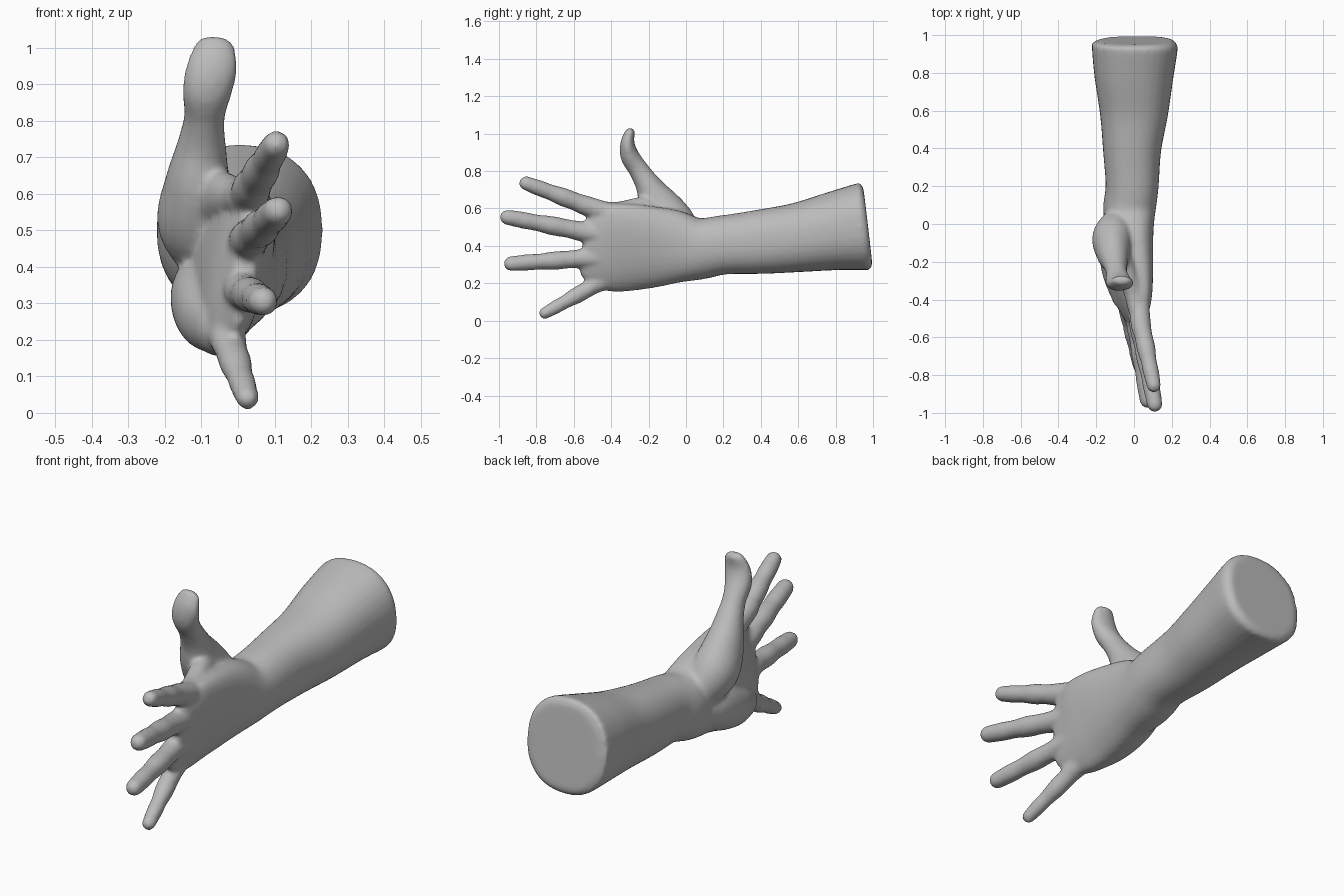
import bpy, bmesh, math
from mathutils import Vector

if "Cube" in bpy.data.objects:
    bpy.data.objects.remove(bpy.data.objects["Cube"])

skin = bpy.data.materials.new("grey clay")
skin.diffuse_color = (0.5, 0.5, 0.5, 1)
skin.use_nodes = True
skin.node_tree.nodes["Principled BSDF"].inputs["Base Color"].default_value = skin.diffuse_color
bm = bmesh.new()


def spline(keys, steps=5):
    """Catmull-Rom interpolation through tuples of numbers."""
    out = []
    last = len(keys) - 1
    for i in range(last):
        quad = [keys[max(0, min(last, j))] for j in range(i - 1, i + 3)]
        for s in range(steps):
            t = s / steps
            out.append([b + (c - a) * t / 2 + (2 * a - 5 * b + 4 * c - d) * t * t / 2
                        + (3 * b - a - 3 * c + d) * t ** 3 / 2 for a, b, c, d in zip(*quad)])
    return out + [list(keys[-1])]


def tube(keys, round_end=True, power=2.0, sides=32):
    """Loft of ovals: each key is x, y, z, half width in x, half height, shear."""
    rings = spline([k if len(k) == 6 else k + (0,) for k in keys])
    pts = [Vector((r[0], r[1], r[2])) for r in rings]
    frames = []
    for i, r in enumerate(rings):
        t = (pts[min(i + 1, len(pts) - 1)] - pts[max(i - 1, 0)]).normalized()
        u = Vector((1, 0, 0))
        u = (u - t * u.dot(t)).normalized()
        frames.append((pts[i], u, t.cross(u), r[3], r[4], r[5]))
    if round_end:                       # domed fingertip
        p, u, v, a, b, s = frames[-1]
        for k in range(1, 6):
            w = math.radians(k * 17)
            frames.append((p + t * b * math.sin(w), u, v, a * math.cos(w), b * math.cos(w), s))
    loops = []
    for p, u, v, a, b, shear in frames:
        loop = []
        for k in range(sides):
            c, s = math.cos(2 * math.pi * k / sides), math.sin(2 * math.pi * k / sides)
            e = 2 / power
            q = p + u * math.copysign(abs(c) ** e, c) * a + v * math.copysign(abs(s) ** e, s) * b
            q.x += shear * (q.z - p.z)
            loop.append(bm.verts.new(q))
        loops.append(loop)
    for l0, l1 in zip(loops, loops[1:]):
        for k in range(sides):
            j = (k + 1) % sides
            bm.faces.new((l0[k], l0[j], l1[j], l1[k]))
    bm.faces.new(loops[0][::-1])
    bm.faces.new(loops[-1])


# forearm, wrist and palm
tube([(.005, .972, .505, .195, .205), (.005, .955, .503, .222, .232), (.004, .93, .5, .227, .232),
      (0, .8, .48, .212, .212), (0, .6, .445, .183, .186), (-.01, .4, .422, .155, .172),
      (-.01, .2, .405, .14, .158), (-.025, .07, .385, .138, .166, .05),
      (-.02, -.08, .395, .118, .202, .12), (-.012, -.25, .393, .1, .228, .2),
      (0, -.4, .39, .078, .235, .2), (.015, -.5, .395, .05, .2, .15),
      (.02, -.55, .4, .03, .15, .1)], round_end=False, power=2.3)

# four fingers: knuckle inside the palm, base, tip, base radius, tip radius
fingers = [
    ((.02, -.3, .54), (.035, -.52, .61), (.105, -.855, .735), .054, .038),
    ((.01, -.3, .44), (.03, -.54, .475), (.11, -.955, .553), .054, .041),
    ((.0, -.3, .34), (.01, -.52, .335), (.07, -.935, .305), .052, .04),
    ((-.06, -.25, .27), (-.03, -.46, .205), (.026, -.755, .04), .05, .032)]
for knuckle, base, tip, r0, r1 in fingers:
    b, t = Vector(base), Vector(tip)
    keys = [knuckle + (r0, r0), base + (r0, r0)]
    for f, swell in ((.22, .96), (.42, 1.05), (.62, .96), (.78, 1.03), (1, 1)):
        r = (r0 + (r1 - r0) * f) * swell
        keys.append(tuple(b.lerp(t, f)) + (r, r))
    tube(keys)

# thumb with its fleshy base
tube([(-.07, .02, .42, .08, .09), (-.11, -.07, .52, .11, .12), (-.11, -.15, .63, .09, .105),
      (-.1, -.205, .73, .068, .068), (-.092, -.255, .81, .056, .054),
      (-.085, -.3, .88, .068, .051), (-.07, -.313, .95, .07, .038),
      (-.063, -.3, 1.005, .055, .027)])

# heel of the hand on the little finger side
tube([(-.08, .03, .36, .08, .08), (-.1, -.1, .32, .085, .105),
      (-.095, -.25, .27, .075, .095), (-.065, -.38, .235, .055, .075)])

# web between thumb and index finger
tube([(-.09, -.1, .57, .06, .08), (-.05, -.22, .59, .055, .075),
      (0, -.36, .585, .055, .052), (.02, -.45, .59, .052, .05)])

bmesh.ops.recalc_face_normals(bm, faces=bm.faces[:])
mesh = bpy.data.meshes.new("hand_and_forearm")
bm.to_mesh(mesh)
bm.free()
mesh.materials.append(skin)
hand = bpy.data.objects.new("hand_and_forearm", mesh)
bpy.context.collection.objects.link(hand)

# fuse the parts into one soft skin
fuse = hand.modifiers.new("fuse", "REMESH")
fuse.mode = "VOXEL"
fuse.voxel_size = 0.011
fuse.use_smooth_shade = True
soften = hand.modifiers.new("soften", "SMOOTH")
soften.factor = 0.5
soften.iterations = 8
